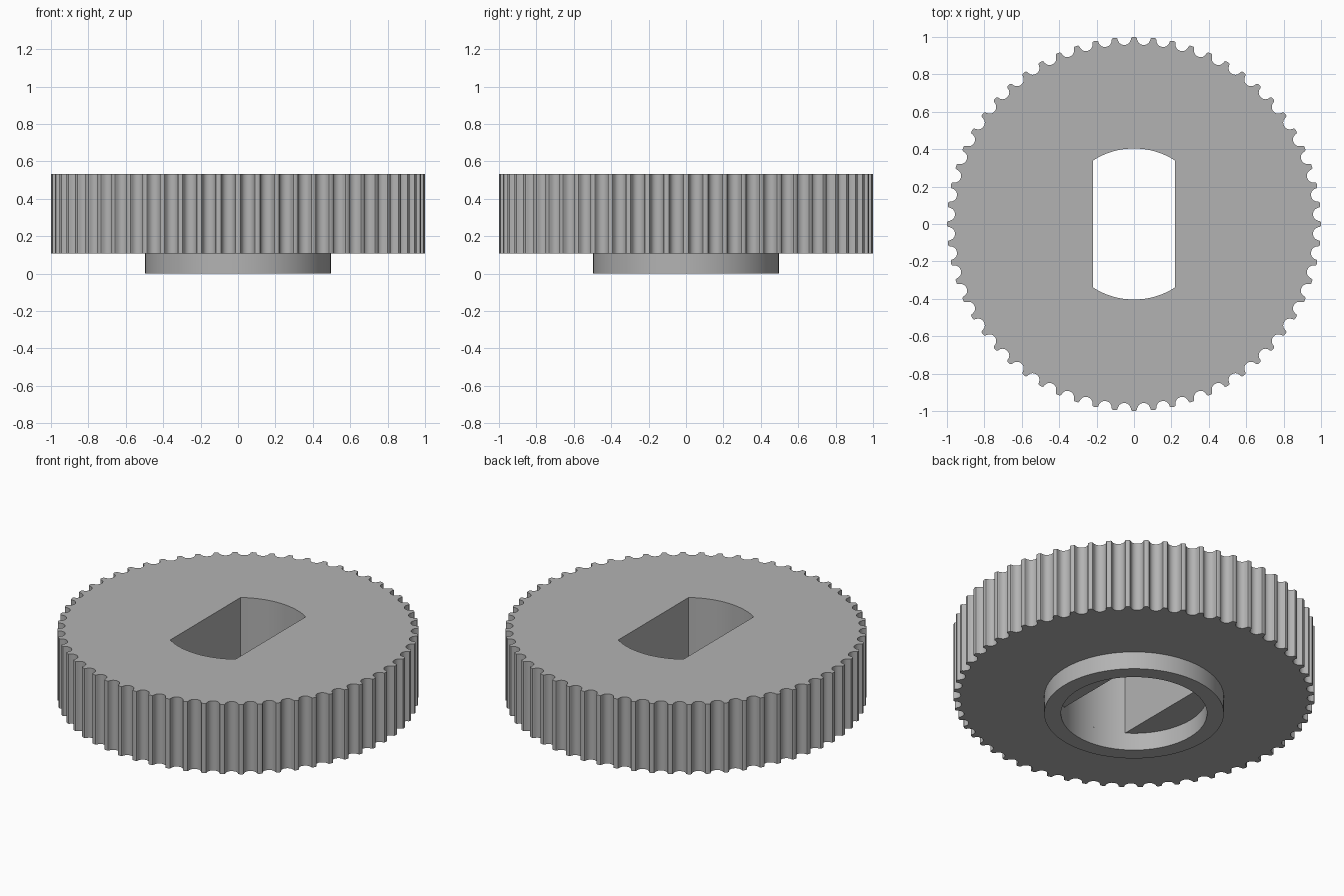
import bpy
import bmesh
from math import sin, cos, pi, acos, sqrt

cube = bpy.data.objects.get("Cube")
if cube:
    bpy.data.objects.remove(cube, do_unlink=True)

TEETH = 60
HUB_H, TOP = 0.107, 0.532
HUB_R, BORE_R, SLOT_X = 0.497, 0.404, 0.22

grey = bpy.data.materials.new("plain grey")
grey.use_nodes = True
COLOUR = (0.45, 0.45, 0.45, 1)
grey.diffuse_color = COLOUR
grey.node_tree.nodes["Principled BSDF"].inputs["Base Color"].default_value = COLOUR


def arc(radius, start, end, steps):
    """Points on an arc, both ends included."""
    return [(radius * cos(start + (end - start) * i / steps),
             radius * sin(start + (end - start) * i / steps)) for i in range(steps + 1)]


def circle(radius, steps=120):
    return arc(radius, 0, 2 * pi, steps)[:-1]


def toothed_outline():
    """Rounded belt grooves spaced around the rim, as (half width, depth) pairs."""
    half = [(0.045, 0.0), (0.039, 0.002), (0.036, 0.007), (0.035, 0.0126),
            (0.033, 0.018), (0.0304, 0.0235), (0.0272, 0.0286), (0.0216, 0.0338),
            (0.015, 0.0375), (0.0077, 0.0398)]
    groove = [(-w, d) for w, d in half] + [(0, 0.0406)] + [(w, d) for w, d in reversed(half)]
    rim = sqrt(1 - half[0][0] ** 2)
    points = []
    for i in range(TEETH):
        a = 2 * pi * (i + 0.5) / TEETH
        for w, d in groove:
            r = rim - d
            points.append((r * cos(a) - w * sin(a), r * sin(a) + w * cos(a)))
        points.append((cos(a + pi / TEETH), sin(a + pi / TEETH)))
    return points


def ring(bm, points, z):
    return [bm.verts.new((x, y, z)) for x, y in points]


def wall(bm, low, high, inward=False):
    """Quads between two matching loops."""
    n = len(low)
    for i in range(n):
        j = (i + 1) % n
        quad = [low[i], low[j], high[j], high[i]]
        bm.faces.new(quad[::-1] if inward else quad)


def cap(bm, outer, inner, up):
    """Flat face between an outer and an inner loop."""
    edges = []
    for loop in (outer, inner):
        for i, v in enumerate(loop):
            w = loop[(i + 1) % len(loop)]
            edges.append(bm.edges.get((v, w)) or bm.edges.new((v, w)))
    made = bmesh.ops.triangle_fill(bm, edges=edges, use_beauty=True)["geom"]
    for f in made:
        if isinstance(f, bmesh.types.BMFace):
            f.normal_update()
            if (f.normal.z > 0) != up:
                f.normal_flip()


def finish(bm, name):
    mesh = bpy.data.meshes.new(name)
    bm.to_mesh(mesh)
    bm.free()
    mesh.materials.append(grey)
    obj = bpy.data.objects.new(name, mesh)
    bpy.context.collection.objects.link(obj)
    bpy.ops.object.select_all(action='DESELECT')
    obj.select_set(True)
    bpy.context.view_layer.objects.active = obj
    bpy.ops.object.shade_smooth_by_angle(angle=pi / 6)


# Toothed wheel with a flat-sided slot through it
corner = acos(SLOT_X / BORE_R)
slot = arc(BORE_R, corner, pi - corner, 24) + arc(BORE_R, pi + corner, 2 * pi - corner, 24)
outline = toothed_outline()
bm = bmesh.new()
rim_low, rim_high = ring(bm, outline, HUB_H), ring(bm, outline, TOP)
slot_low, slot_high = ring(bm, slot, HUB_H), ring(bm, slot, TOP)
wall(bm, rim_low, rim_high)
wall(bm, slot_low, slot_high, inward=True)
cap(bm, rim_high, slot_high, up=True)
cap(bm, rim_low, ring(bm, circle(HUB_R), HUB_H), up=False)

# Ledges where the round bore meets the slot
for start in (-corner, pi - corner):
    side = arc(BORE_R, start, start + 2 * corner, 32)
    bm.faces.new(ring(bm, side, HUB_H)[::-1])
finish(bm, "toothed_wheel")

# Hub collar with a round bore
bm = bmesh.new()
out_low, out_high = (ring(bm, circle(HUB_R), z) for z in (0, HUB_H))
bore_low, bore_high = (ring(bm, circle(BORE_R), z) for z in (0, HUB_H))
wall(bm, out_low, out_high)
wall(bm, bore_low, bore_high, inward=True)
cap(bm, out_low, bore_low, up=False)
finish(bm, "hub_collar")
